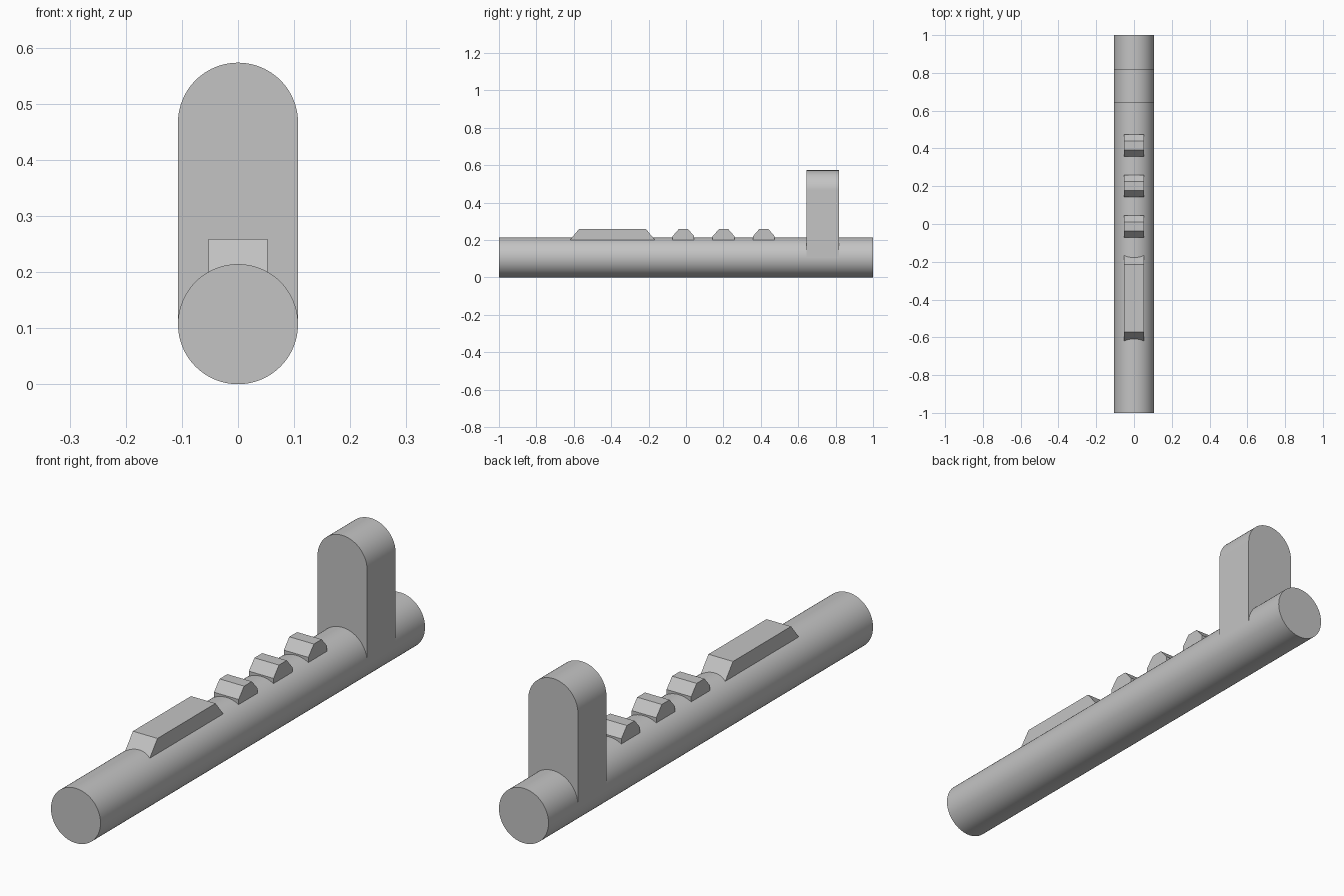
import bpy
import bmesh
import math

cube = bpy.data.objects.get("Cube")
if cube:
    bpy.data.objects.remove(cube, do_unlink=True)

RADIUS = 0.107      # tube radius, also half the sight width
HALF_RIB = 0.053    # half width of the raised blocks

grey = bpy.data.materials.new("light_grey")
grey.use_nodes = True
grey.diffuse_color = (0.55, 0.55, 0.55, 1)
grey.node_tree.nodes["Principled BSDF"].inputs["Base Color"].default_value = grey.diffuse_color


def extrude_profile(name, profile, offset):
    """Make a solid by moving a closed profile along offset."""
    bm = bmesh.new()
    face = bm.faces.new([bm.verts.new(p) for p in profile])
    result = bmesh.ops.extrude_face_region(bm, geom=[face], use_keep_orig=True)
    moved = [v for v in result["geom"] if isinstance(v, bmesh.types.BMVert)]
    bmesh.ops.translate(bm, verts=moved, vec=offset)
    bmesh.ops.recalc_face_normals(bm, faces=bm.faces[:])
    mesh = bpy.data.meshes.new(name)
    bm.to_mesh(mesh)
    bm.free()
    mesh.materials.append(grey)
    obj = bpy.data.objects.new(name, mesh)
    bpy.context.collection.objects.link(obj)
    bpy.ops.object.select_all(action="DESELECT")
    obj.select_set(True)
    bpy.context.view_layer.objects.active = obj
    bpy.ops.object.shade_smooth_by_angle(angle=math.radians(25))
    return obj


def arc(y, z, start, end, steps):
    """Points on an arc of the tube radius, facing the front."""
    angles = [math.radians(start + (end - start) * i / steps) for i in range(steps + 1)]
    return [(RADIUS * math.cos(a), y, z + RADIUS * math.sin(a)) for a in angles]


def block(name, side_profile):
    """Raised block with a side profile of (y, z) points."""
    points = [(-HALF_RIB, y, z) for y, z in side_profile]
    return extrude_profile(name, points, (2 * HALF_RIB, 0, 0))


# Main tube
extrude_profile("tube", arc(-1, RADIUS, 0, 360, 96)[:-1], (0, 2, 0))

# Upright plate with a rounded top, rooted in the tube
upright = [(-RADIUS, 0.643, RADIUS), (RADIUS, 0.643, RADIUS)]
extrude_profile("upright_plate", upright + arc(0.643, 0.466, 0, 180, 48), (0, 0.176, 0))

# Long ridge with sloping ends
block("long_ridge", [(-0.66, 0.15), (-0.572, 0.259), (-0.214, 0.259), (-0.126, 0.15)])

# Three short ribs with bevelled tops
for i in range(3):
    y = -0.014 + 0.215 * i
    block(f"short_rib_{i + 1}", [
        (y - 0.058, 0.15), (y - 0.058, 0.22), (y - 0.024, 0.259),
        (y + 0.024, 0.259), (y + 0.058, 0.22), (y + 0.058, 0.15)])
